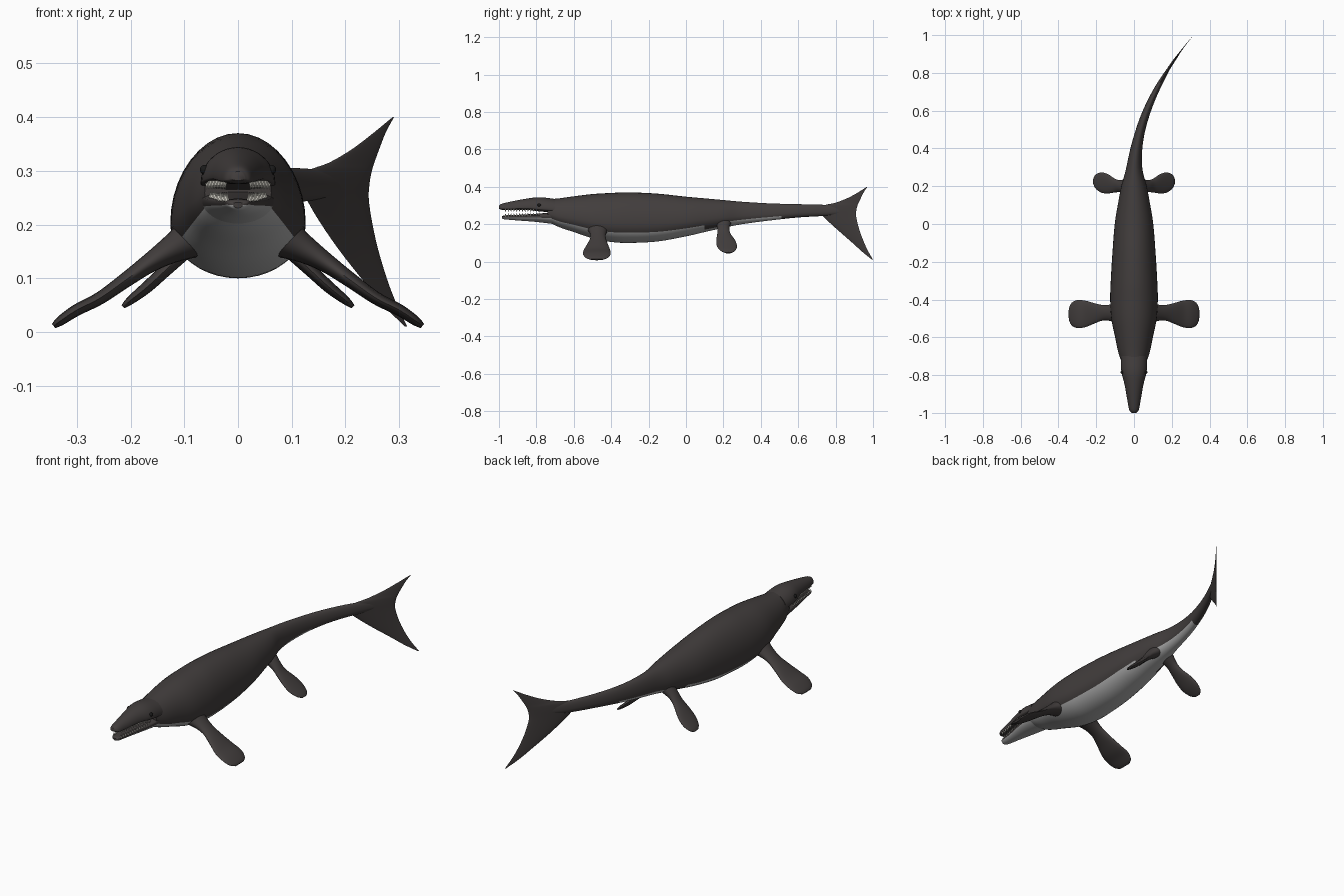
import bpy, bmesh, math
from mathutils import Vector, Matrix

cube = bpy.data.objects.get("Cube")
if cube:
    bpy.data.objects.remove(cube, do_unlink=True)


def material(name, rgb, roughness=0.7):
    mat = bpy.data.materials.new(name)
    mat.use_nodes = True
    color = (*rgb, 1)
    mat.diffuse_color = color
    shader = mat.node_tree.nodes["Principled BSDF"]
    shader.inputs["Base Color"].default_value = color
    shader.inputs["Roughness"].default_value = roughness
    return mat


hide = material("dark hide", (.054, .047, .046))
belly = material("pale belly", (.42, .42, .42))
ivory = material("tooth ivory", (.6, .58, .52))
black = material("eye black", (.01, .01, .01))


def smooth_path(points, steps):
    """Sample a Catmull-Rom curve through rows of any length."""
    rows = [Vector(p) for p in points]
    rows = [rows[0] * 2 - rows[1]] + rows + [rows[-1] * 2 - rows[-2]]
    result = []
    for a, b, c, d in zip(rows, rows[1:], rows[2:], rows[3:]):
        for i in range(steps):
            t = i / steps
            result.append((b * 2 + (c - a) * t + (a * 2 - b * 5 + c * 4 - d) * t**2
                           + (b * 3 - a - c * 3 + d) * t**3) / 2)
    result.append(rows[-2])
    return result


def finish(name, bm, mats):
    bmesh.ops.recalc_face_normals(bm, faces=bm.faces)
    mesh = bpy.data.meshes.new(name)
    bm.to_mesh(mesh)
    bm.free()
    for mat in mats:
        mesh.materials.append(mat)
    obj = bpy.data.objects.new(name, mesh)
    bpy.context.collection.objects.link(obj)
    bpy.ops.object.select_all(action='DESELECT')
    obj.select_set(True)
    bpy.context.view_layer.objects.active = obj
    bpy.ops.object.shade_smooth_by_angle(angle=math.radians(50))
    return obj


def loft(name, rings, mats, rule=None):
    """Skin closed rings, cap both ends, colour faces by rule(y, sine)."""
    bm = bmesh.new()
    loops = [[bm.verts.new(p) for p in ring] for ring in rings]
    n = len(loops[0])
    for low, high in zip(loops, loops[1:]):
        for j in range(n):
            k = (j + 1) % n
            face = bm.faces.new((low[j], low[k], high[k], high[j]))
            if rule:
                sine = math.sin(math.tau * (j + .5) / n)
                face.material_index = int(rule(low[j].co.y, sine))
    bm.faces.new(loops[0])
    bm.faces.new(loops[-1])
    return finish(name, bm, mats)


def circle(n):
    return [(math.cos(math.tau * j / n), math.sin(math.tau * j / n)) for j in range(n)]


def spine(y):
    """Sideways sweep of the tail."""
    return .56 * max(0, y - .25) ** 2


def trunk(name, stations, waist, rule=None):
    """Egg-shaped sections from rows of y, bottom, top, half width."""
    rings = []
    for y, bottom, top, half in smooth_path(stations, 5):
        mid = bottom + (top - bottom) * waist
        rings.append([(spine(y) + half * c, y,
                       mid + s * (top - mid if s > 0 else mid - bottom))
                      for c, s in circle(40)])
    return loft(name, rings, [hide, belly], rule)


def belly_rule(y, sine):
    if y > .48:
        return False
    return sine < (-.85 if .1 < y < .21 else -.47)


# Body and tail stem
trunk("body", [
    (-.74, .215, .333, .062), (-.68, .185, .338, .083), (-.6, .158, .349, .1),
    (-.5, .125, .361, .12), (-.4, .105, .367, .126), (-.3, .1, .37, .123),
    (-.15, .108, .363, .114), (0, .135, .347, .102), (.1, .158, .338, .086),
    (.2, .18, .329, .067), (.3, .2, .32, .042), (.45, .22, .311, .028),
    (.6, .236, .307, .022), (.75, .245, .303, .015), (.86, .255, .293, .005),
], .37, belly_rule)

# Jaws, parted at the front
trunk("upper_jaw", [
    (-1, .282, .299, .012), (-.985, .277, .309, .025), (-.94, .275, .32, .034),
    (-.85, .276, .337, .05), (-.78, .268, .344, .067), (-.7, .262, .335, .07),
], .18)
trunk("lower_jaw", [
    (-.985, .231, .241, .01), (-.97, .226, .247, .023), (-.9, .22, .25, .035),
    (-.8, .212, .256, .056), (-.7, .2, .264, .07),
], .75, lambda y, sine: sine < -.35)

# Teeth along both jaws
bm = bmesh.new()
for i in range(13):
    step = i / 12
    y = -.965 + .18 * step
    for side in (-1, 1):
        for x, z, turn in ((.024 + .034 * step, .273, math.pi),
                           (.02 + .031 * step, .251 + .004 * step, 0)):
            bmesh.ops.create_cone(
                bm, cap_ends=True, segments=6, radius1=.005, radius2=0, depth=.018,
                matrix=Matrix.Translation((side * x, y, z)) @ Matrix.Rotation(turn, 4, 'X'))
finish("teeth", bm, [ivory])


# Flippers: rows of x, y, z, half chord, half thickness
def flipper(name, stations, side):
    path = smooth_path(stations, 5)
    rings = []
    for i, (x, y, z, chord, thick) in enumerate(path):
        along = path[min(i + 1, len(path) - 1)] - path[max(i - 1, 0)]
        up = Vector((-along[2], 0, along[0])).normalized() * thick
        rings.append([(side * (x + up.x * s), y + chord * c, z + up.z * s)
                      for c, s in circle(20)])
    loft(name, rings, [hide])


front = [(.08, -.47, .178, .06, .04), (.125, -.47, .153, .044, .026),
         (.165, -.47, .128, .041, .018), (.21, -.473, .096, .054, .014),
         (.257, -.476, .063, .07, .012), (.3, -.477, .041, .074, .011),
         (.33, -.477, .021, .06, .009), (.343, -.477, .011, .035, .005)]
rear = [(.03, .2, .215, .045, .03), (.07, .2, .18, .032, .02),
        (.1, .203, .148, .036, .014), (.135, .212, .115, .05, .012),
        (.17, .219, .083, .054, .011), (.2, .224, .059, .04, .008),
        (.214, .226, .047, .018, .004)]
for label, side in (("left", 1), ("right", -1)):
    flipper(label + "_front_flipper", front, side)
    flipper(label + "_rear_flipper", rear, side)

    # Eyes under the brow
    bm = bmesh.new()
    bmesh.ops.create_uvsphere(bm, u_segments=16, v_segments=10, radius=.009,
                              matrix=Matrix.Translation((side * .062, -.785, .302)))
    finish(label + "_eye", bm, [black])

# Tail fin: rows of height, leading edge, trailing edge
rings = []
for z, lead, trail in smooth_path([
        (.01, .995, 1), (.05, .945, .977), (.1, .89, .953), (.17, .81, .927),
        (.24, .735, .91), (.275, .71, .911), (.3, .735, .917), (.315, .8, .923),
        (.34, .865, .935), (.37, .92, .95), (.4, .967, .97)], 4):
    mid, half = (lead + trail) / 2, (trail - lead) / 2
    rings.append([(spine(mid + half * c) + half * .09 * s, mid + half * c, z)
                  for c, s in circle(24)])
loft("tail_fin", rings, [hide])
